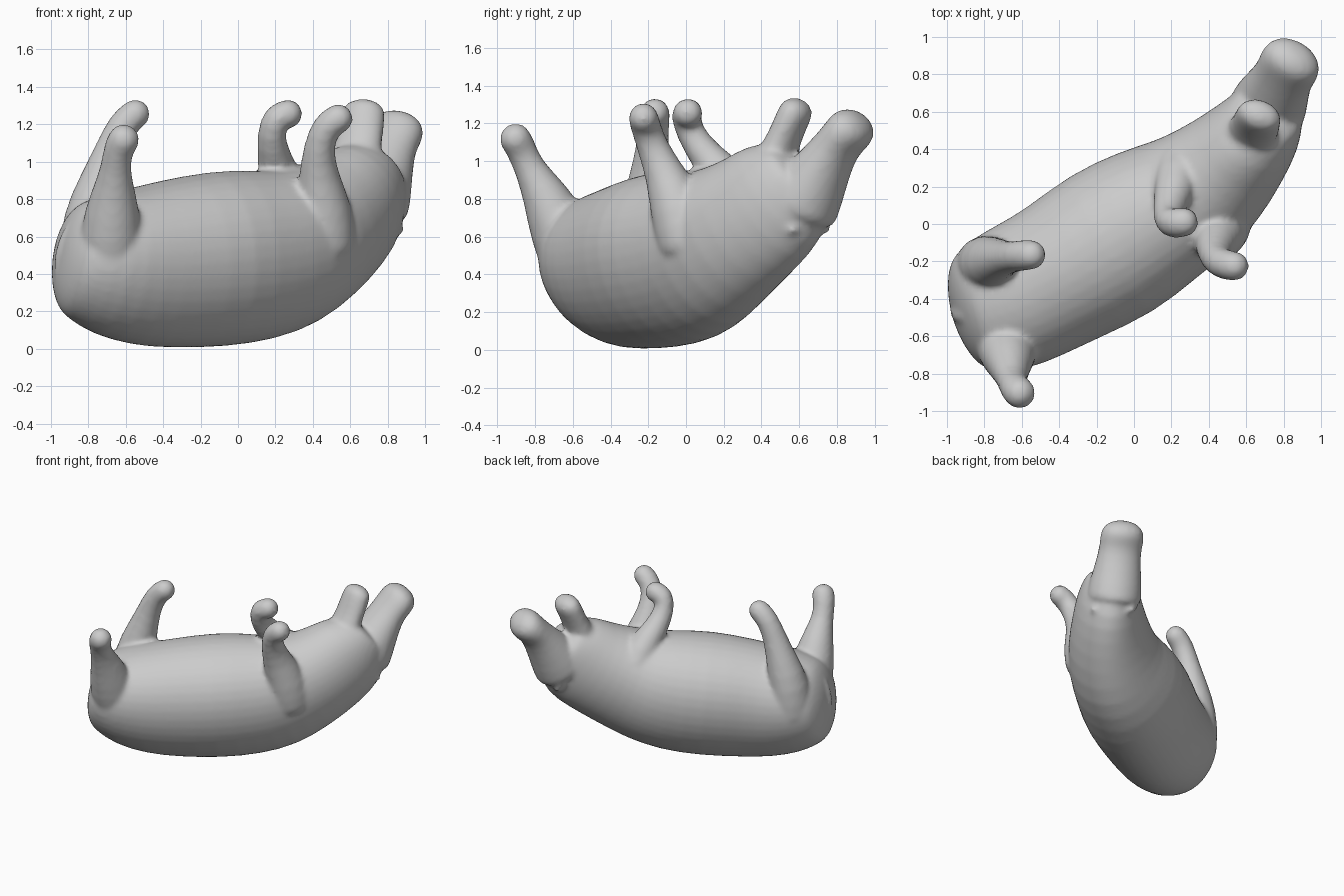
import bpy, bmesh, math
from mathutils import Vector

Z = Vector((0, 0, 1))
parts = []


def tube(name, rows, caps, ref=None, seg=16, egg=0.0):
    """Loft sections (x, y, z, half width, half height) with domed ends of given depth.
    egg widens the belly side and narrows the back side of each section."""
    pts = [Vector(r[:3]) for r in rows]
    n = len(rows)
    rings = []
    for i, r in enumerate(rows):
        t = (pts[min(i + 1, n - 1)] - pts[max(i - 1, 0)]).normalized()
        s = Vector(ref) if ref else t.cross(Z)
        s = (s - t * s.dot(t)).normalized()
        u = s.cross(t)
        ring = [(pts[i], t, s, u, r[3], r[4], 1, 0)]
        if i in (0, n - 1):
            sign = -1 if i == 0 else 1
            depth = caps[0] if i == 0 else caps[1]
            dome = [(pts[i], t, s, u, r[3], r[4], math.cos(a), sign * depth * math.sin(a))
                    for a in (math.radians(d) for d in (28, 54, 76))]
            ring = dome[::-1] + ring if i == 0 else ring + dome
        rings += ring
    bm = bmesh.new()
    loops = []
    for c, t, s, u, hw, hh, k, off in rings:
        loop = []
        for j in range(seg):
            ca, sa = math.cos(j * math.tau / seg), math.sin(j * math.tau / seg)
            loop.append(bm.verts.new(c + t * off + s * hw * k * ca * (1 + egg * sa) + u * hh * k * sa))
        loops.append(loop)
    for a, b in zip(loops, loops[1:]):
        for j in range(seg):
            bm.faces.new((a[j], a[(j + 1) % seg], b[(j + 1) % seg], b[j]))
    bm.faces.new(loops[0][::-1])
    bm.faces.new(loops[-1])
    bmesh.ops.recalc_face_normals(bm, faces=bm.faces)
    me = bpy.data.meshes.new(name)
    bm.to_mesh(me)
    bm.free()
    ob = bpy.data.objects.new(name, me)
    bpy.context.collection.objects.link(ob)
    parts.append(ob)


def leg(name, rows):
    tube(name, [(x, y, z, r, r) for x, y, z, r in rows], (0.05, 0.08), (-0.5, 0.85, 0), 12)


# Barrel body lying on its back, curving up into neck and head
tube("body", [
    (-0.84, -0.465, 0.475, 0.34, 0.33),
    (-0.72, -0.43, 0.455, 0.385, 0.39),
    (-0.55, -0.35, 0.44, 0.395, 0.43),
    (-0.385, -0.265, 0.45, 0.40, 0.455),
    (-0.11, -0.10, 0.48, 0.44, 0.48),
    (0.13, 0.05, 0.50, 0.40, 0.465),
    (0.30, 0.14, 0.54, 0.365, 0.435),
    (0.45, 0.26, 0.62, 0.33, 0.39),
    (0.58, 0.40, 0.72, 0.28, 0.36),
    (0.67, 0.51, 0.82, 0.245, 0.34),
    (0.72, 0.60, 0.91, 0.20, 0.25),
], (0.13, 0.06), None, 20, 0.1)

# Open mouth: broad upper muzzle and slimmer lower jaw
tube("upper_jaw", [
    (0.71, 0.61, 0.77, 0.22, 0.22),
    (0.76, 0.71, 0.94, 0.185, 0.16),
    (0.80, 0.79, 1.07, 0.16, 0.12),
    (0.825, 0.84, 1.13, 0.17, 0.12),
    (0.845, 0.875, 1.17, 0.165, 0.125),
], (0.05, 0.095))
tube("lower_jaw", [
    (0.61, 0.44, 0.92, 0.17, 0.13),
    (0.64, 0.50, 1.07, 0.135, 0.09),
    (0.655, 0.54, 1.17, 0.13, 0.085),
    (0.67, 0.58, 1.26, 0.125, 0.09),
], (0.05, 0.075))

# Front legs
leg("front_leg_a", [
    (0.25, 0.34, 0.68, 0.15), (0.235, 0.24, 0.89, 0.13), (0.19, 0.10, 1.03, 0.09),
    (0.175, 0.02, 1.15, 0.08), (0.20, 0.0, 1.235, 0.085), (0.265, 0.01, 1.255, 0.085)])
leg("front_leg_b", [
    (0.47, 0.01, 0.55, 0.17), (0.46, -0.04, 0.75, 0.16), (0.43, -0.11, 0.93, 0.11),
    (0.43, -0.18, 1.08, 0.085), (0.47, -0.215, 1.19, 0.085), (0.535, -0.225, 1.23, 0.085)])

# Hind legs with thick thighs
leg("hind_leg_a", [
    (-0.80, -0.23, 0.45, 0.17), (-0.79, -0.21, 0.70, 0.16), (-0.73, -0.19, 0.90, 0.12),
    (-0.68, -0.18, 1.06, 0.09), (-0.62, -0.17, 1.20, 0.085), (-0.55, -0.165, 1.255, 0.085)])
leg("hind_leg_b", [
    (-0.68, -0.58, 0.40, 0.17), (-0.68, -0.66, 0.63, 0.18), (-0.665, -0.75, 0.83, 0.125),
    (-0.655, -0.835, 0.97, 0.08), (-0.64, -0.875, 1.07, 0.085), (-0.61, -0.905, 1.12, 0.09)])

# Tail and two small ears
leg("tail", [(-0.90, -0.49, 0.62, 0.04), (-0.945, -0.485, 0.52, 0.04), (-0.95, -0.47, 0.42, 0.035)])
for i, (x, y) in enumerate(((0.86, 0.57), (0.66, 0.73))):
    tube("ear_%d" % i, [(x - 0.04, y - 0.02, 0.70, 0.06, 0.05),
                        (x, y, 0.63, 0.04, 0.03)], (0.02, 0.02), (0.5, -0.85, 0), 8)

# Fuse all parts into one continuous skin and soften the joins
bpy.ops.object.select_all(action='DESELECT')
for ob in parts:
    ob.select_set(True)
skin = parts[0]
bpy.context.view_layer.objects.active = skin
bpy.ops.object.join()
skin.name = "hippopotamus"
round_off = skin.modifiers.new("round_off", 'SUBSURF')
round_off.levels = round_off.render_levels = 1
remesh = skin.modifiers.new("fuse", 'REMESH')
remesh.mode = 'VOXEL'
remesh.voxel_size = 0.018
remesh.use_smooth_shade = True
soften = skin.modifiers.new("soften", 'SMOOTH')
soften.factor = 0.5
soften.iterations = 5
